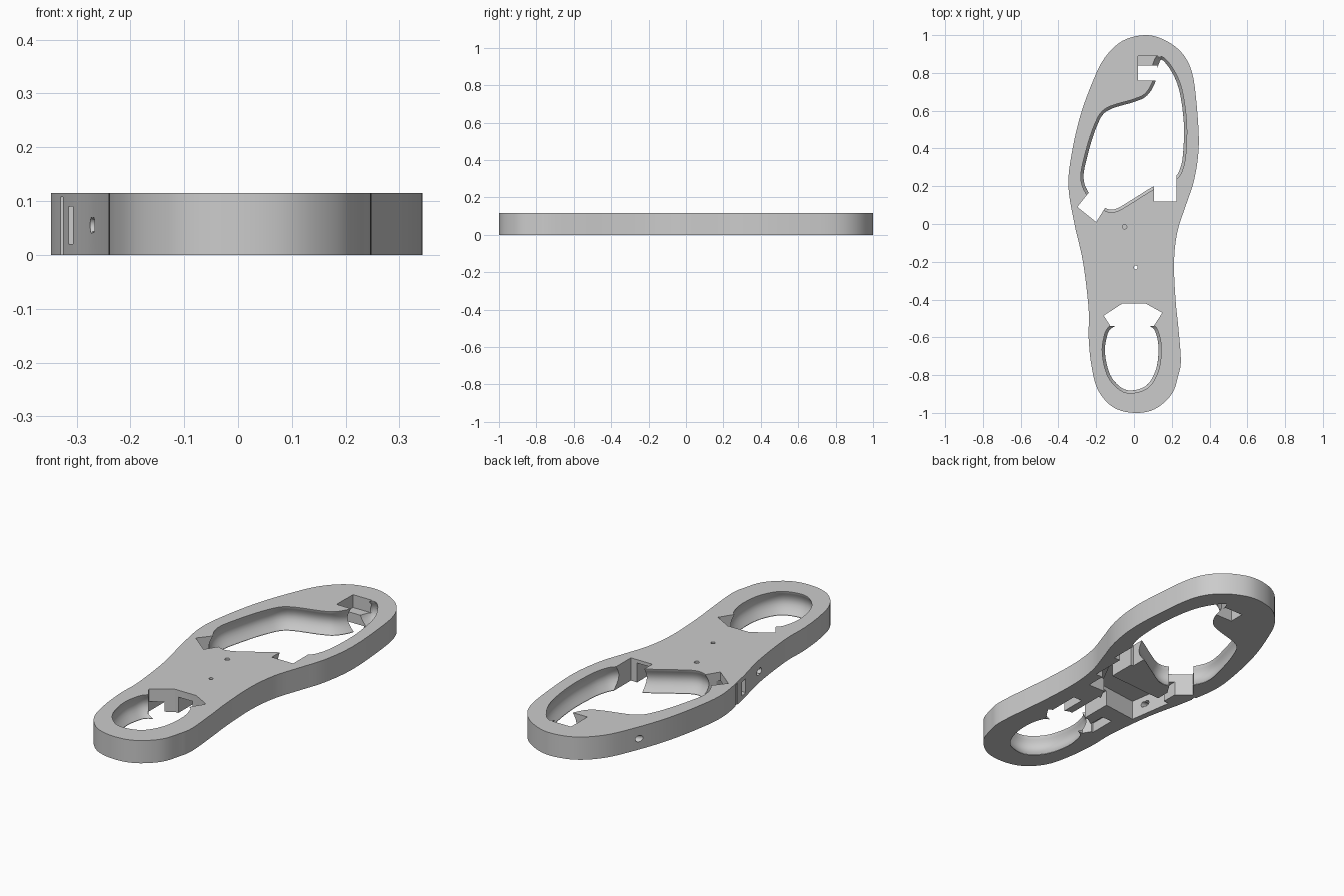
import bpy, bmesh, math
from mathutils import Vector

if "Cube" in bpy.data.objects:
    bpy.data.objects.remove(bpy.data.objects["Cube"], do_unlink=True)

HEIGHT = 0.115
CEILING = 0.1
GREY = (0.6, 0.6, 0.6, 1)

grey = bpy.data.materials.new("plain_grey")
grey.use_nodes = True
grey.diffuse_color = GREY
grey.node_tree.nodes["Principled BSDF"].inputs["Base Color"].default_value = GREY


def smooth_loop(points, steps=5):
    """Closed Catmull-Rom curve through the points."""
    pts = [Vector(p) for p in points]
    n = len(pts)
    out = []
    for i in range(n):
        a, b, c, d = (pts[(i + k) % n] for k in (-1, 0, 1, 2))
        for s in range(steps):
            t = s / steps
            out.append(0.5 * (2 * b + (c - a) * t + (2 * a - 5 * b + 4 * c - d) * t ** 2
                              + (3 * b - a - 3 * c + d) * t ** 3))
    return out


def loft(name, outline, levels):
    """Stack an outline at (height, outward offset) levels into a closed solid."""
    pts = [Vector(p) for p in outline]
    n = len(pts)
    if sum(pts[i - 1].cross(pts[i]) for i in range(n)) < 0:
        pts.reverse()
    bm = bmesh.new()
    rings = []
    for z, offset in levels:
        ring = []
        for i, p in enumerate(pts):
            t = (pts[(i + 1) % n] - pts[i - 1]).normalized()
            ring.append(bm.verts.new((p.x + t.y * offset, p.y - t.x * offset, z)))
        rings.append(ring)
    for low, high in zip(rings, rings[1:]):
        for i in range(n):
            bm.faces.new((low[i - 1], low[i], high[i], high[i - 1]))
    bm.faces.new(rings[0][::-1])
    bm.faces.new(rings[-1])
    bm.normal_update()
    mesh = bpy.data.meshes.new(name)
    bm.to_mesh(mesh)
    bm.free()
    obj = bpy.data.objects.new(name, mesh)
    bpy.context.collection.objects.link(obj)
    return obj


def prism(points, z0=-0.05, z1=0.2):
    return loft("cutter", points, [(z0, 0), (z1, 0)])


def box(x0, x1, y0, y1, z0=-0.05, z1=0.2):
    return prism([(x0, y0), (x1, y0), (x1, y1), (x0, y1)], z0, z1)


def rod(start, end, radius):
    """Round cutter between two points."""
    a, b = Vector(start), Vector(end)
    bpy.ops.mesh.primitive_cylinder_add(vertices=20, radius=radius, depth=(b - a).length,
                                        location=(a + b) / 2)
    obj = bpy.context.object
    obj.rotation_euler = (b - a).to_track_quat('Z', 'Y').to_euler()
    return obj


def grooved(outline):
    """Opening cutter whose wall bows outward, with a narrower lower lip."""
    levels = [(-0.03, -0.015)]
    for k in range(9):
        t = 0.02 + 0.12 * k
        levels.append((HEIGHT * t, -0.015 * (1 - t) + 0.026 * math.sin(math.pi * t)))
    return loft("cutter", smooth_loop(outline), levels + [(HEIGHT + 0.03, 0)])


def volume(mesh):
    bm = bmesh.new()
    bm.from_mesh(mesh)
    result = bm.calc_volume(signed=True)
    bm.free()
    return result


def cut(body, cutter):
    """Subtract the cutter, keeping the first solver result of plausible volume."""
    cutter.hide_render = True
    mod = body.modifiers.new("cut", 'BOOLEAN')
    mod.operation = 'DIFFERENCE'
    mod.object = cutter
    before = volume(body.data)
    for solver in ('MANIFOLD', 'EXACT', 'FLOAT'):
        mod.solver = solver
        graph = bpy.context.evaluated_depsgraph_get()
        mesh = bpy.data.meshes.new_from_object(body.evaluated_get(graph))
        if 0.55 * before < volume(mesh) < before - 1e-7:
            body.data = mesh
            break
    body.modifiers.remove(mod)
    bpy.data.objects.remove(cutter, do_unlink=True)


# Sole body
sole_outline = [
    (0.06, 1), (0.16, 0.975), (0.25, 0.91), (0.305, 0.81), (0.33, 0.65), (0.343, 0.42),
    (0.32, 0.24), (0.275, 0.1), (0.23, -0.04), (0.212, -0.2), (0.22, -0.4), (0.235, -0.55),
    (0.248, -0.72), (0.235, -0.8), (0.2, -0.9), (0.11, -0.98), (0, -1), (-0.11, -0.97),
    (-0.19, -0.88), (-0.225, -0.75), (-0.24, -0.6), (-0.24, -0.45), (-0.27, -0.2),
    (-0.315, 0), (-0.347, 0.2), (-0.33, 0.37), (-0.285, 0.57), (-0.22, 0.75),
    (-0.155, 0.88), (-0.06, 0.97)]
sole = loft("sole", smooth_loop(sole_outline), [(0, 0), (HEIGHT, 0)])

# Forefoot and heel openings
toe_opening = [
    (0.115, 0.84), (0.145, 0.885), (0.2, 0.83), (0.25, 0.72), (0.276, 0.55), (0.275, 0.4),
    (0.26, 0.3), (0.22, 0.235), (0.105, 0.185), (0, 0.12), (-0.1, 0.065), (-0.17, 0.08),
    (-0.245, 0.15), (-0.28, 0.24), (-0.26, 0.36), (-0.21, 0.52), (-0.15, 0.61),
    (0, 0.66), (0.06, 0.69), (0.1, 0.755)]
heel_opening = [
    (-0.125, -0.54), (-0.16, -0.61), (-0.165, -0.7), (-0.135, -0.81), (-0.07, -0.88),
    (0, -0.893), (0.08, -0.86), (0.13, -0.77), (0.143, -0.66), (0.13, -0.58),
    (0.1, -0.535), (0, -0.5)]
cutters = [grooved(toe_opening), grooved(heel_opening)]

# Square-cut notches around the openings
cutters += [
    box(0.02, 0.125, 0.76, 0.84),
    box(0.021, 0.126, 0.83, 0.89, 0.05),
    box(0.105, 0.225, 0.12, 0.26),
    prism([(-0.2, 0.01), (-0.3, 0.09), (-0.24, 0.165), (-0.15, 0.09)]),
    prism([(0.105, -0.54), (0.15, -0.47), (0.06, -0.42), (-0.06, -0.42), (-0.16, -0.485),
           (-0.125, -0.54)])]

# Compartment and channels on the underside
cutters += [
    prism([(0.01, -0.25), (0.13, -0.02), (-0.26, -0.05), (-0.225, -0.28)], z1=CEILING),
    box(0.12, 0.19, -0.06, 0.14, z1=0.098),
    box(0.05, 0.15, -0.16, -0.04, z1=0.07),
    box(-0.04, 0.04, -0.44, -0.22, z1=0.08),
    box(0.08, 0.13, -0.5, -0.3, z1=0.06),
    box(-0.23, -0.19, -0.07, 0.05, z1=0.072),
    box(-0.16, -0.1, -0.5, -0.36, z1=0.05)]

# Side ports, top screw holes and wire passage
cutters += [
    rod((-0.4, -0.19, 0.055), (-0.2, -0.19, 0.055), 0.015),
    rod((-0.4, -0.21, 0.056), (-0.2, -0.21, 0.056), 0.0145),
    box(-0.4, -0.24, -0.04, 0.0, 0.02, 0.09),
    box(-0.4, -0.322, 0.05, 0.075, -0.02, 0.108),
    rod((-0.05, -0.015, 0.05), (-0.05, -0.015, 0.2), 0.012),
    rod((0.01, -0.23, 0.05), (0.01, -0.23, 0.2), 0.01),
    rod((-0.32, 0.68, 0.055), (0.06, 0.82, 0.055), 0.016)]

for cutter in cutters:
    cut(sole, cutter)

# Finish
sole.data.materials.clear()
sole.data.materials.append(grey)
for face in sole.data.polygons:
    face.material_index = 0
bpy.ops.object.select_all(action='DESELECT')
bpy.context.view_layer.objects.active = sole
sole.select_set(True)
bpy.ops.object.shade_smooth_by_angle(angle=math.radians(30))
